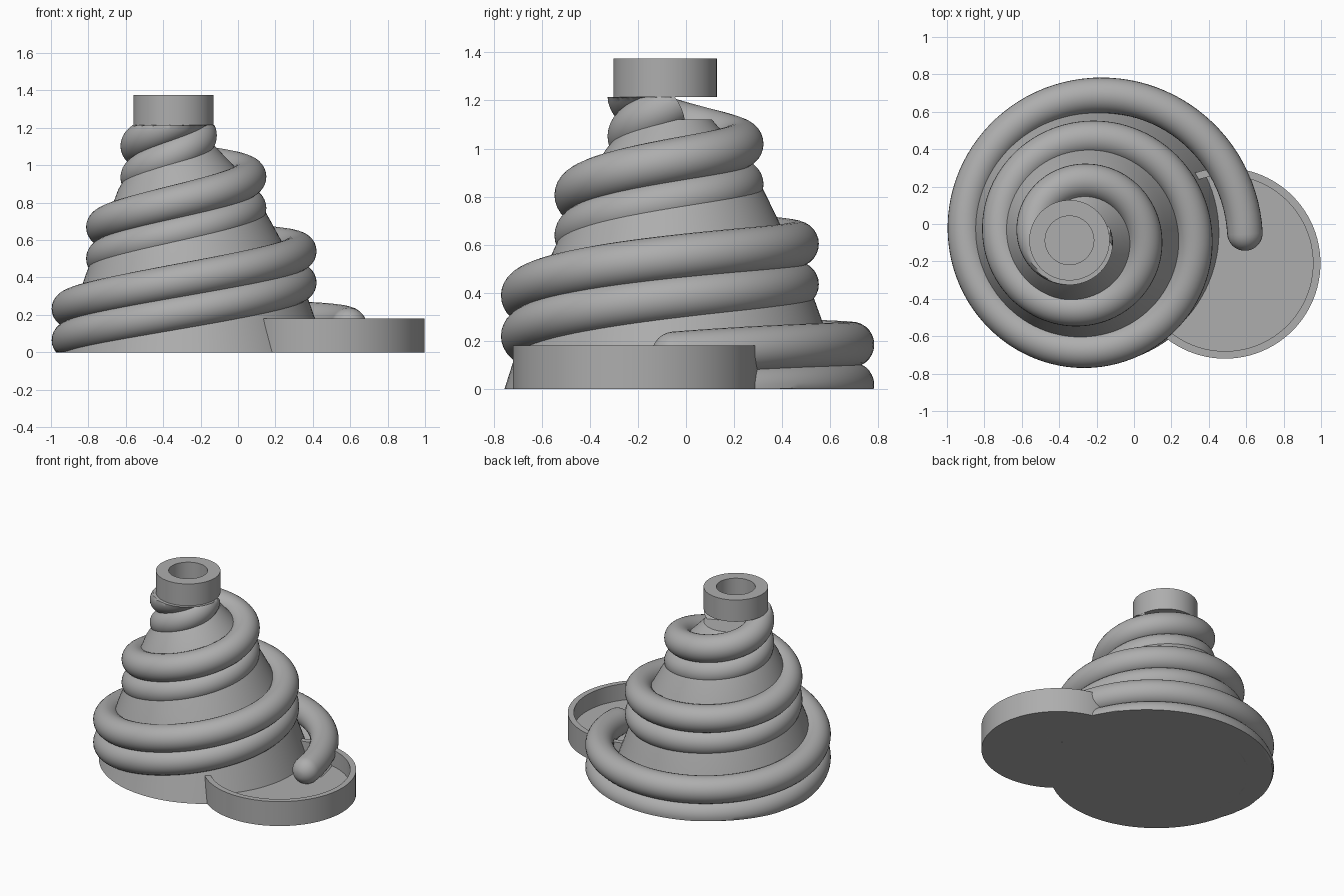
import bpy, bmesh, math
from mathutils import Vector

cube = bpy.data.objects.get("Cube")
if cube:
    bpy.data.objects.remove(cube, do_unlink=True)

grey = bpy.data.materials.new("plain_grey")
grey.use_nodes = True
grey.diffuse_color = (0.42, 0.42, 0.42, 1)
grey.node_tree.nodes["Principled BSDF"].inputs["Base Color"].default_value = (0.42, 0.42, 0.42, 1)

TUBE_R = 0.095
CUP_Z = 1.215
STRAND_GAP = 0.168


def finish(bm, name):
    """Turn a bmesh into a smooth shaded object with sharp edges kept."""
    bmesh.ops.recalc_face_normals(bm, faces=bm.faces)
    mesh = bpy.data.meshes.new(name)
    bm.to_mesh(mesh)
    bm.free()
    mesh.materials.append(grey)
    obj = bpy.data.objects.new(name, mesh)
    bpy.context.collection.objects.link(obj)
    bpy.ops.object.select_all(action='DESELECT')
    obj.select_set(True)
    bpy.context.view_layer.objects.active = obj
    bpy.ops.object.shade_smooth_by_angle(angle=math.radians(35))
    return obj


def loft(bm, rings):
    """Skin a list of point rings and cap both ends."""
    loops = [[bm.verts.new(p) for p in ring] for ring in rings]
    n = len(loops[0])
    for a, b in zip(loops, loops[1:]):
        for i in range(n):
            j = (i + 1) % n
            bm.faces.new((a[i], a[j], b[j], b[i]))
    bm.faces.new(loops[0][::-1])
    bm.faces.new(loops[-1])


def circle(x, y, z, r, n=96):
    return [(x + r * math.cos(2 * math.pi * i / n),
             y + r * math.sin(2 * math.pi * i / n), z) for i in range(n)]


def round_part(name, rings):
    bm = bmesh.new()
    loft(bm, [circle(*ring) for ring in rings])
    return finish(bm, name)


def spiral(t, drop):
    """Centre of the coil after t turns up from the dish."""
    a = 2 * math.pi * t
    r = 0.793 - 0.227 * t
    return Vector((-0.2 - 0.0425 * t + r * math.cos(a),
                   -0.048 - 0.004 * t + r * math.sin(a),
                   0.08 + 0.42 * t + 0.08 * r * math.cos(a) - drop))


def coil(name, drop, turns, steps=300, sides=28):
    """Sweep a round tube up the spiral, with a domed lower end."""
    def section(centre, tangent, radius):
        side = tangent.cross(Vector((0, 0, 1))).normalized()
        up = side.cross(tangent)
        ring = []
        for k in range(sides):
            a = 2 * math.pi * k / sides
            p = centre + radius * (math.cos(a) * side + math.sin(a) * up)
            # trim flat at the ground and under the cup
            p.z = min(max(p.z, 0), CUP_Z)
            ring.append(p)
        return ring

    rings = []
    start = spiral(0, drop)
    tangent = (spiral(0.001, drop) - start).normalized()
    for i in range(1, 8):
        a = math.pi / 2 * i / 8
        rings.append(section(start - tangent * TUBE_R * math.cos(a), tangent,
                             TUBE_R * math.sin(a)))
    for i in range(steps + 1):
        t = turns * i / steps
        c = spiral(t, drop)
        rings.append(section(c, (spiral(t + 0.001, drop) - c).normalized(), TUBE_R))
    bm = bmesh.new()
    loft(bm, rings)
    return finish(bm, name)


# Tapering core that leans slightly toward the cup
core_profile = [(0, 0.71), (0.27, 0.62), (0.4, 0.575), (0.55, 0.51),
                (0.7, 0.44), (0.87, 0.36), (1.0, 0.27), (1.12, 0.17)]
round_part("core_cone", [(-0.235 - 0.06 * z * z, -0.045 - 0.015 * z, z, r)
                         for z, r in core_profile])

# Two stacked tubes winding up the core
coil("upper_coil", 0, 2.93)
coil("lower_coil", STRAND_GAP, 3.0)


def vessel(name, x, y, bottom, top, floor, outer, inner):
    """Round open container with a flat floor."""
    round_part(name, [(x, y, bottom, outer), (x, y, top, outer),
                      (x, y, top, inner), (x, y, floor, inner)])


# Catching dish at the foot and funnel cup at the top
vessel("catch_dish", 0.487, -0.21, 0, 0.18, 0.06, 0.51, 0.47)
vessel("top_cup", -0.345, -0.087, CUP_Z, 1.375, 1.25, 0.215, 0.13)
